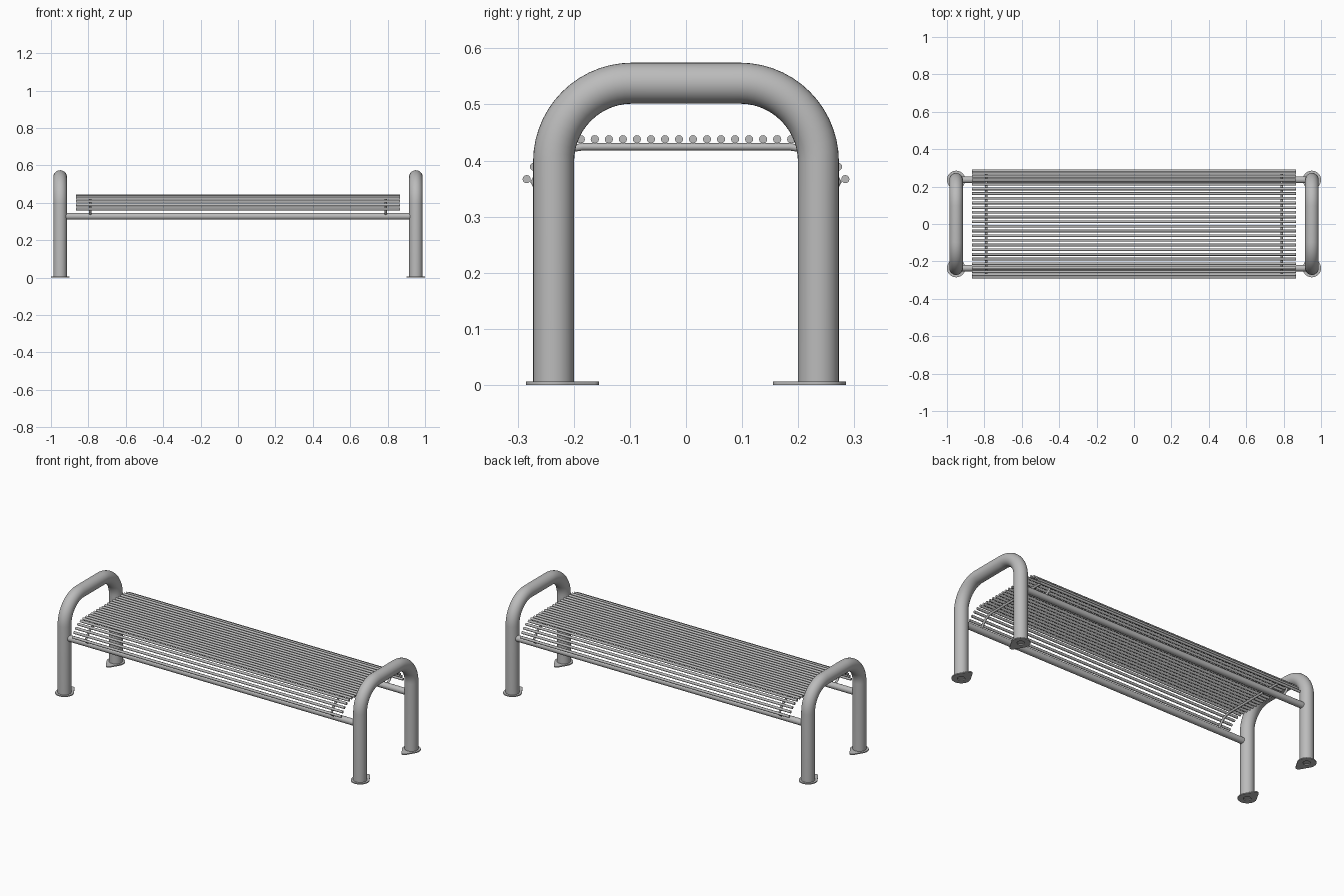
import bpy, bmesh
from math import sin, cos, pi, acos
from mathutils import Vector

cube = bpy.data.objects.get("Cube")
if cube:
    bpy.data.objects.remove(cube)

steel = bpy.data.materials.new("grey steel")
steel.use_nodes = True
GREY = (0.5, 0.5, 0.5, 1)
steel.diffuse_color = GREY
steel.node_tree.nodes["Principled BSDF"].inputs["Base Color"].default_value = GREY


def finish(obj):
    """Give a mesh object its material and smooth shading."""
    bpy.ops.object.select_all(action="DESELECT")
    obj.select_set(True)
    bpy.context.view_layer.objects.active = obj
    if obj.type == "CURVE":
        bpy.ops.object.convert(target="MESH")
        obj = bpy.context.object
    obj.data.materials.clear()
    obj.data.materials.append(steel)
    bpy.ops.object.shade_smooth_by_angle(angle=pi / 4)


def tube(name, paths, radius, resolution):
    """Round tubes along a list of paths."""
    curve = bpy.data.curves.new(name, "CURVE")
    curve.dimensions = "3D"
    curve.bevel_depth = radius
    curve.bevel_resolution = resolution
    curve.use_fill_caps = True
    for path in paths:
        spline = curve.splines.new("POLY")
        spline.points.add(len(path) - 1)
        for point, co in zip(spline.points, path):
            point.co = (*co, 1)
    obj = bpy.data.objects.new(name, curve)
    bpy.context.collection.objects.link(obj)
    finish(obj)


def mirrored(half):
    """Complete a (y, z) profile from the +y half, listed from the middle out."""
    return [(-y, z) for y, z in reversed(half)] + half


FRAME_X, LEG_Y, TOP_Z, BEND = 0.951, 0.236, 0.538, 0.14

# End frames: bent hoops with two legs each
bend = [(LEG_Y - BEND + BEND * sin(a), TOP_Z - BEND + BEND * cos(a))
        for a in (pi / 2 * i / 14 for i in range(15))]
hoop = mirrored(bend + [(LEG_Y, 0.005)])
for side, sx in (("left", 1), ("right", -1)):
    tube(side + "_end_frame", [[(sx * FRAME_X, y, z) for y, z in hoop]], 0.0365, 14)

# Foot plates: teardrop with a hole, lobe pointing inwards
R, TIP, REACH, HOLE, THICK = 0.049, 0.016, 0.065, 0.02, 0.006
spread = acos((R - TIP) / REACH)
outline = [(TIP * cos(a), REACH + TIP * sin(a))
           for a in (pi / 2 - spread + 2 * spread * i / 10 for i in range(11))]
outline += [(R * cos(a), R * sin(a))
            for a in (pi / 2 + spread + (2 * pi - 2 * spread) * i / 28 for i in range(29))]


def foot_plate(name, x, y):
    bm = bmesh.new()
    toward = -1 if y > 0 else 1
    rings = []
    for is_hole, z in ((False, 0), (False, THICK), (True, THICK), (True, 0)):
        ring = []
        for px, py in outline:
            p = Vector((px, py))
            if is_hole:
                p = p.normalized() * HOLE
            ring.append(bm.verts.new((x + p.x, y + toward * p.y, z)))
        rings.append(ring)
    n = len(outline)
    for k in range(4):
        a, b = rings[k], rings[(k + 1) % 4]
        for i in range(n):
            j = (i + 1) % n
            bm.faces.new((a[i], a[j], b[j], b[i]))
    bmesh.ops.recalc_face_normals(bm, faces=bm.faces)
    mesh = bpy.data.meshes.new(name)
    bm.to_mesh(mesh)
    bm.free()
    obj = bpy.data.objects.new(name, mesh)
    bpy.context.collection.objects.link(obj)
    finish(obj)


for side, sx in (("left", 1), ("right", -1)):
    for end, sy in (("front", -1), ("back", 1)):
        foot_plate(f"{end}_{side}_foot_plate", sx * FRAME_X, sy * LEG_Y)

# Long rails joining the frames
for end, sy in (("front", -1), ("back", 1)):
    tube(end + "_rail", [[(x, sy * LEG_Y, 0.328) for x in (-0.93, 0.93)]], 0.018, 8)

# Seat rods: flat in the middle, rolling down at both edges
rods = [(0.0125 + 0.025 * i, 0.438) for i in range(8)]
rods += [(0.212, 0.434), (0.235, 0.424), (0.255, 0.408), (0.271, 0.389), (0.284, 0.367)]
tube("seat_rods", [[(-0.865, y, z), (0.865, y, z)] for y, z in mirrored(rods)], 0.0073, 4)

# Cross supports under the rods, hooked back onto the rails
support = mirrored([(0.1, 0.4245), (0.185, 0.4245), (0.207, 0.421), (0.228, 0.412),
                    (0.245, 0.398), (0.259, 0.381), (0.271, 0.362), (0.266, 0.354),
                    (0.243, 0.338)])
for side, sx in (("left", 1), ("right", -1)):
    tube(side + "_seat_support", [[(sx * 0.79, y, z) for y, z in support]], 0.0065, 4)
